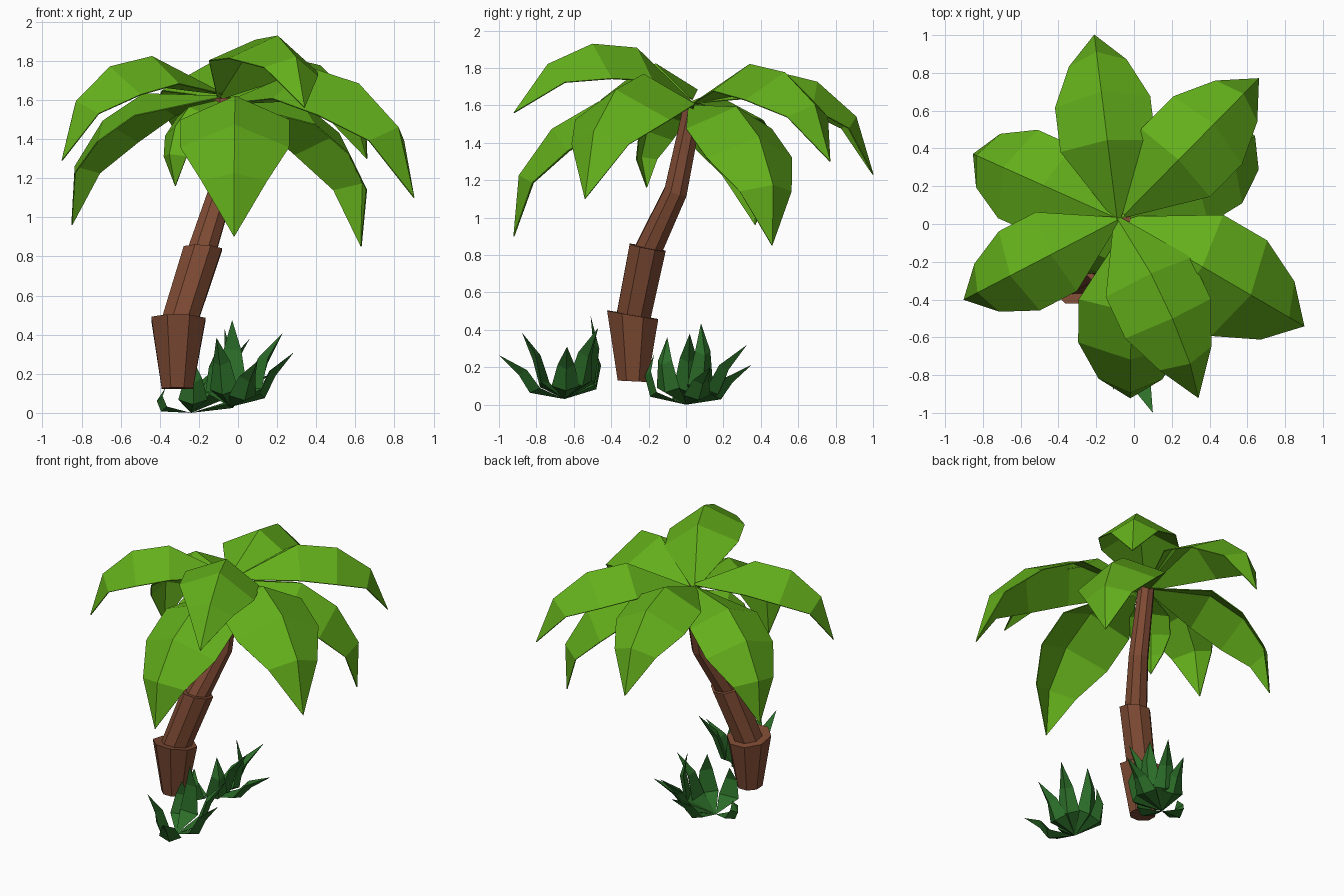
import bpy, bmesh, math
from mathutils import Vector as V

if "Cube" in bpy.data.objects:
    bpy.data.objects.remove(bpy.data.objects["Cube"])


def material(name, rgb):
    m = bpy.data.materials.new(name)
    m.diffuse_color = (*rgb, 1)
    m.use_nodes = True
    m.node_tree.nodes["Principled BSDF"].inputs["Base Color"].default_value = m.diffuse_color
    return m


LEAF = material("leaf green", (0.125, 0.43, 0.011))
BARK = material("bark brown", (0.21, 0.07, 0.034))
GRASS = material("dark grass green", (0.025, 0.155, 0.022))


def finish(name, bm, mat):
    bmesh.ops.recalc_face_normals(bm, faces=bm.faces)
    me = bpy.data.meshes.new(name)
    bm.to_mesh(me)
    bm.free()
    me.materials.append(mat)
    ob = bpy.data.objects.new(name, me)
    bpy.context.collection.objects.link(ob)
    return ob


def skin(bm, rings, closed=True):
    """Join rings of points with quads; a ring of one point makes a tip."""
    vs = [[bm.verts.new(p) for p in r] for r in rings]
    for a, b in zip(vs, vs[1:]):
        n = max(len(a), len(b))
        for i in range(n if closed else n - 1):
            j = (i + 1) % n
            quad = [a[i % len(a)], a[j % len(a)], b[j % len(b)], b[i % len(b)]]
            bm.faces.new(list(dict.fromkeys(quad)))
    return vs


# Trunk: three stacked, tilted octagonal sections (centre, radius, axis)
def trunk_section(name, stations):
    bm = bmesh.new()
    rings = []
    for c, r, axis in stations:
        q = V((0, 0, 1)).rotation_difference(V(axis))
        rings.append([V(c) + q @ V((r * math.cos(t), r * math.sin(t), 0))
                      for t in (math.pi / 8 + k * math.pi / 4 for k in range(8))])
    vs = skin(bm, rings)
    bm.faces.new(vs[0])
    bm.faces.new(vs[-1])
    finish(name, bm, BARK)


trunk_section("trunk_lower", [((-0.31, -0.285, 0.125), 0.087, (0, 0.05, 1)),
                              ((-0.305, -0.285, 0.48), 0.15, (0.02, 0.17, 1))])
trunk_section("trunk_middle", [((-0.305, -0.285, 0.45), 0.098, (0.2, 0.15, 1)),
                               ((-0.18, -0.205, 0.84), 0.106, (0.06, 0.2, 1))])
trunk_section("trunk_upper", [((-0.19, -0.21, 0.81), 0.078, (0.3, 0.4, 1)),
                              ((-0.085, -0.055, 1.14), 0.067, (0.2, 0.35, 1)),
                              ((-0.07, 0.04, 1.6), 0.056, (0.05, 0.2, 1))])

# Palm fronds: one arched, folded leaf shape aimed at each tip
# (ridge distance, ridge height, edge distance, half width, edge height)
PROFILE = [(0, 0, 0, 0.015, -0.01), (0.31, 0.295, 0.33, 0.24, 0.16),
           (0.56, 0.33, 0.56, 0.24, 0.185), (0.81, 0.24, 0.78, 0.145, 0.165)]


def frond(name, base, tip, roll=0, arch=1):
    base, tip = V(base), V(tip)
    x = tip - base
    size = x.length
    x.normalize()
    y = V((0, 0, 1)).cross(x).normalized()
    z = x.cross(y)
    c, s = math.cos(math.radians(roll)), math.sin(math.radians(roll))
    y, z = y * c + z * s, z * c - y * s
    bm = bmesh.new()
    rings = [[base + size * (x * (e if k else d) + y * k * w + z * arch * (eh if k else h))
              for k in (1, 0, -1)] for d, h, e, w, eh in PROFILE]
    skin(bm, rings + [[tip]], closed=False)
    ob = finish(name, bm, LEAF)
    mod = ob.modifiers.new("thickness", "SOLIDIFY")
    mod.thickness = 0.006
    mod.offset = 0


HUB = (-0.09, 0.03, 1.62)
frond("frond_back", HUB, (-0.21, 1.0, 1.23))
frond("frond_back_right", (-0.05, 0.05, 1.62), (0.66, 0.77, 1.30))
frond("frond_back_left", HUB, (-0.85, 0.37, 0.96), 0, 0.88)
frond("frond_left", (-0.09, 0.02, 1.64), (-0.90, -0.40, 1.29), 0, 1.08)
frond("frond_right", (-0.06, 0.02, 1.59), (0.90, -0.54, 1.10))
frond("frond_front", (-0.01, 0.0, 1.60), (-0.02, -0.92, 0.90), 0, 0.87)
frond("frond_front_top", HUB, (0.34, -0.92, 1.56), -8)
frond("frond_right_low", (-0.07, 0.03, 1.60), (0.63, 0.46, 0.85), 0, 0.92)
frond("frond_small_low", (-0.09, 0.03, 1.60), (-0.32, -0.21, 1.16))


# Grass clumps: bent three-sided blades from one root; steep ones bow outwards
def grass(name, root, tips):
    root = V(root)
    bm = bmesh.new()
    for t in tips:
        d = V(t) - root
        flat = V((d.x, d.y, 0))
        side = V((0, 0, 1)).cross(flat).normalized()
        out = flat.normalized()
        steep = flat.length < 0.21
        rings = [[root]]
        for run, rise, w in ((0.95 if steep else 0.45, 0.25, 0.075),
                             (1.12 if steep else 0.62, 0.66, 0.045)):
            p = root + flat * run + V((0, 0, d.z * rise))
            rings.append([p + side * w, p + out * 0.03 - V((0, 0, 0.025)), p - side * w])
        skin(bm, rings + [[V(t)]])
    finish(name, bm, GRASS)


grass("grass_front", (-0.04, -0.65, 0.03),
      [(-0.03, -0.51, 0.475), (0.286, -0.636, 0.31), (0.23, -0.47, 0.41),
       (-0.11, -0.877, 0.385), (0.10, -1.0, 0.265), (-0.1, -0.5, 0.34)])
grass("grass_back", (-0.24, 0.0, 0.0),
      [(-0.07, 0.08, 0.435), (0.17, 0.13, 0.20), (-0.13, 0.353, 0.215),
       (-0.02, 0.326, 0.32), (0.06, 0.02, 0.38), (-0.1, -0.1, 0.36),
       (-0.23, -0.17, 0.27), (-0.37, 0.0, 0.13)])
